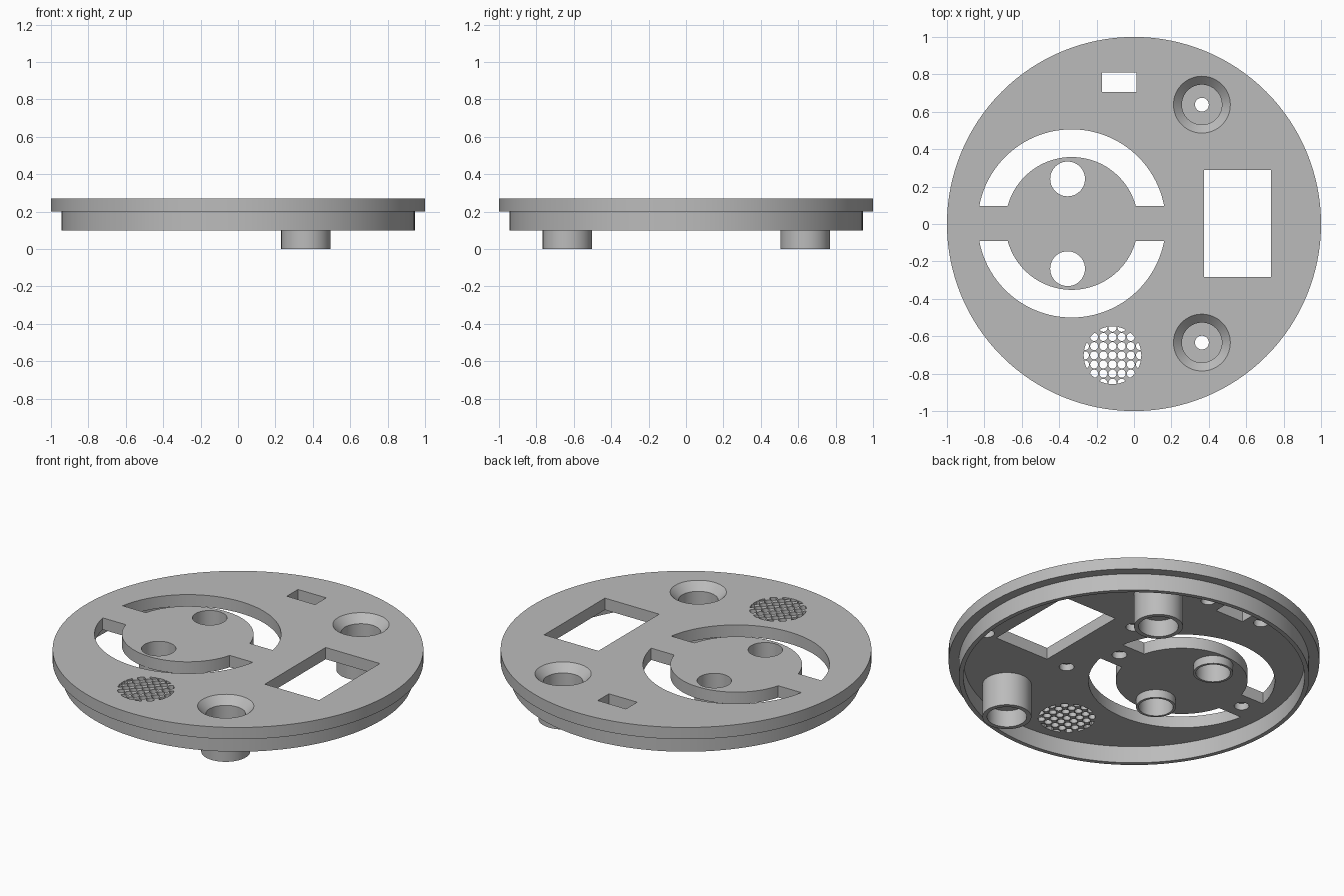
import bpy, bmesh
from math import sin, cos, asin, pi, hypot

cube = bpy.data.objects.get("Cube")
if cube:
    bpy.data.objects.remove(cube, do_unlink=True)

grey = bpy.data.materials.new("plain grey")
grey.use_nodes = True
COLOUR = (0.5, 0.5, 0.5, 1)
grey.diffuse_color = COLOUR
grey.node_tree.nodes["Principled BSDF"].inputs["Base Color"].default_value = COLOUR

TOP, UNDER, RIM, FLOOR = 0.27, 0.20, 0.10, 0.0


def arc(cx, cy, r, a0, a1, n):
    return [(cx + r * cos(a0 + (a1 - a0) * i / n), cy + r * sin(a0 + (a1 - a0) * i / n))
            for i in range(n + 1)]


def circle(cx, cy, r, n=48):
    return arc(cx, cy, r, 0, 2 * pi, n)[:-1]


def rect(x0, x1, y0, y1):
    return [(x0, y0), (x1, y0), (x1, y1), (x0, y1)]


def loft(bm, rings, closed):
    """Bridge rings of equal length; cap the ends, or join last to first."""
    loops = [[bm.verts.new(p) for p in ring] for ring in rings]
    n = len(loops[0])
    pairs = list(zip(loops, loops[1:]))
    if closed:
        pairs.append((loops[-1], loops[0]))
    else:
        bm.faces.new(loops[0])
        bm.faces.new(loops[-1])
    for a, b in pairs:
        for i in range(n):
            j = (i + 1) % n
            bm.faces.new((a[i], a[j], b[j], b[i]))


def prism(bm, outline, z0, z1):
    loft(bm, [[(x, y, z) for x, y in outline] for z in (z0, z1)], False)


def revolve(bm, profile, cx=0, cy=0, n=64, closed=False):
    loft(bm, [[(x, y, z) for x, y in circle(cx, cy, r, n)] for r, z in profile], closed)


def make(name, bm):
    bmesh.ops.recalc_face_normals(bm, faces=bm.faces[:])
    mesh = bpy.data.meshes.new(name)
    bm.to_mesh(mesh)
    bm.free()
    mesh.materials.append(grey)
    ob = bpy.data.objects.new(name, mesh)
    bpy.context.collection.objects.link(ob)
    return ob


def select(ob):
    bpy.ops.object.select_all(action="DESELECT")
    ob.select_set(True)
    bpy.context.view_layer.objects.active = ob


def boolean(ob, cutter, operation):
    mod = ob.modifiers.new("cut", "BOOLEAN")
    mod.object, mod.operation, mod.solver = cutter, operation, "EXACT"
    select(ob)
    bpy.ops.object.modifier_apply(modifier=mod.name)
    bpy.data.objects.remove(cutter, do_unlink=True)


def smooth(ob):
    select(ob)
    bpy.ops.object.shade_smooth_by_angle(angle=0.5)


# Round cover plate with a thin locating lip underneath
bm = bmesh.new()
revolve(bm, [(1, TOP), (1, UNDER), (0.945, UNDER), (0.945, RIM),
             (0.92, RIM), (0.92, UNDER)], n=128)
plate = make("cover_plate", bm)

LOW, HIGH = UNDER - 0.03, TOP + 0.03
POSTS = [(0.363, 0.638), (0.363, -0.634)]
PORTS = [(-0.355, 0.241), (-0.355, -0.239)]

bm = bmesh.new()
# Window and small switch opening
prism(bm, rect(0.375, 0.732, -0.283, 0.289), LOW, HIGH)
prism(bm, rect(-0.172, 0.014, 0.705, 0.81), LOW, HIGH)
# Two curved slots around the central disc
for turn in (0, pi):
    outline = []
    for r, flip in ((0.503, False), (0.355, True)):
        a = asin(0.094 / r)
        pts = arc(-0.333, 0.003, r, turn + a, turn + pi - a, 48)
        outline += pts[::-1] if flip else pts
    prism(bm, outline, LOW, HIGH)
# Round ports in the disc
for x, y in PORTS:
    prism(bm, circle(x, y, 0.093), LOW, HIGH)
# Countersunk screw wells
for x, y in POSTS:
    revolve(bm, [(0.107, LOW), (0.107, 0.225), (0.152, TOP), (0.182, HIGH)], x, y)
# Blind fixing holes on the underside
for x, y in [(0.24, 0.28), (0.24, -0.28), (0.80, 0.28), (0.80, -0.28),
             (0.105, 0.003), (-0.755, 0.003), (0.112, 0.757), (-0.258, 0.757)]:
    prism(bm, circle(x, y, 0.04, 32), LOW, UNDER + 0.04)
boolean(plate, make("openings_cutter", bm), "DIFFERENCE")

# Speaker grille: grid of holes trimmed to a circle
GX, GY, PITCH = -0.115, -0.702, 0.049
bm = bmesh.new()
for i in range(-3, 4):
    for j in range(-3, 4):
        if hypot(i, j) * PITCH < 0.165:
            prism(bm, circle(GX + i * PITCH, GY + j * PITCH, 0.0215, 20), LOW, HIGH)
grille = make("grille_cutter", bm)
bm = bmesh.new()
prism(bm, circle(GX, GY, 0.154, 64), LOW - 0.01, HIGH + 0.01)
boolean(grille, make("grille_limit", bm), "INTERSECT")
boolean(plate, grille, "DIFFERENCE")
smooth(plate)

# Hollow screw posts with an inner shelf
for side, (x, y) in zip(("back", "front"), POSTS):
    bm = bmesh.new()
    revolve(bm, [(0.107, UNDER), (0.132, UNDER), (0.132, FLOOR), (0.107, FLOOR),
                 (0.107, 0.10), (0.037, 0.10), (0.037, 0.13), (0.107, 0.13)],
            x, y, closed=True)
    smooth(make(side + "_screw_post", bm))

# Short collars below the round ports
for side, (x, y) in zip(("back", "front"), PORTS):
    bm = bmesh.new()
    revolve(bm, [(0.093, UNDER), (0.107, UNDER), (0.107, 0.152), (0.093, 0.152)],
            x, y, n=48, closed=True)
    smooth(make(side + "_port_collar", bm))
